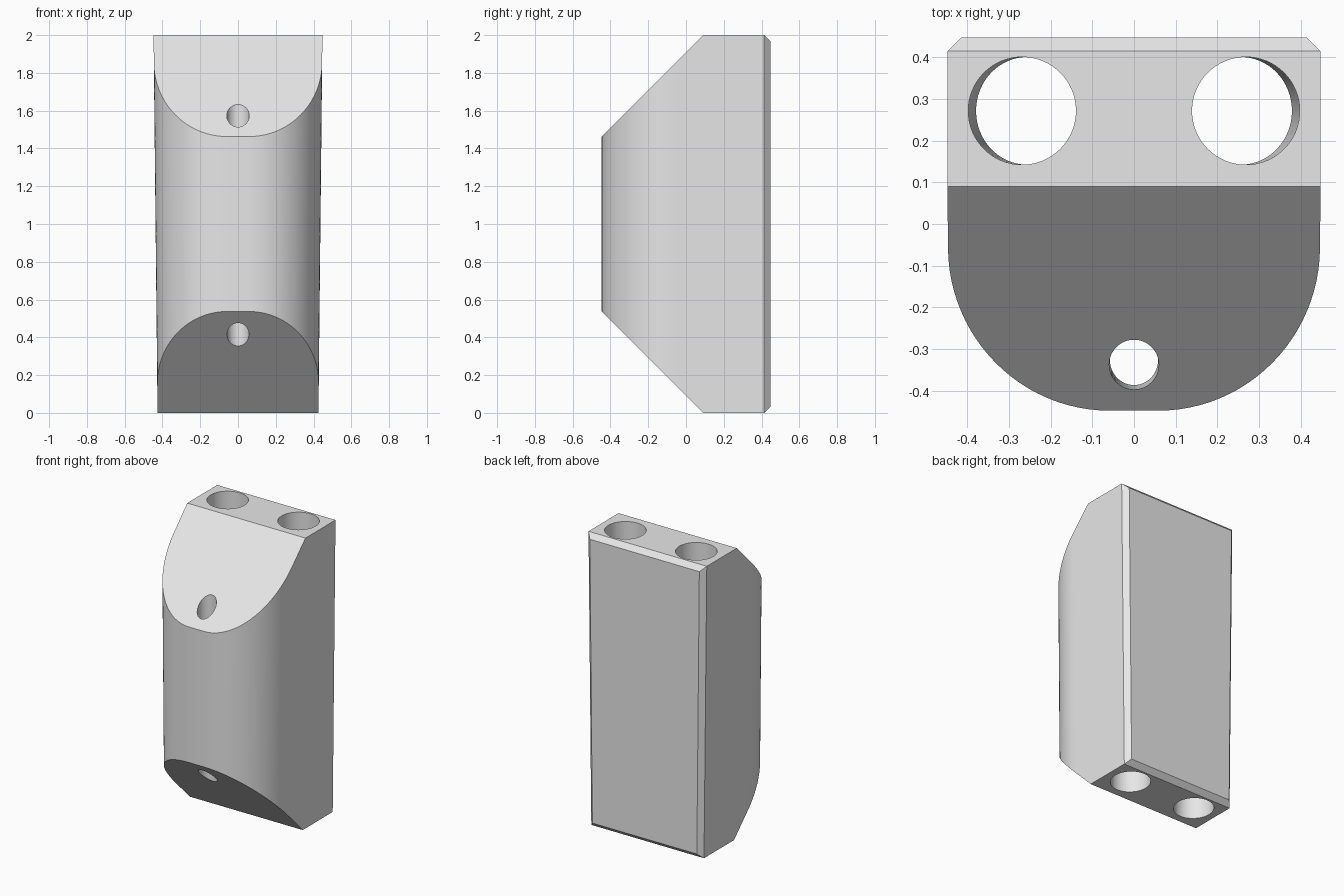
import bpy, bmesh, math
from mathutils import Vector

cube = bpy.data.objects.get("Cube")
if cube:
    bpy.data.objects.remove(cube, do_unlink=True)

HEIGHT, HALF = 2.0, 0.447     # block height, half width and half depth
RADIUS, STEPS = 0.387, 24     # rounded front corners
CHAMFER = 0.033               # bevel around the back face
LIP = 0.09                    # y where the front slopes meet top and bottom
TAPER = 0.047                 # narrowing of the width towards the bottom

grey = bpy.data.materials.new("Light grey")
grey.use_nodes = True
grey.diffuse_color = (0.8, 0.8, 0.8, 1)
grey.node_tree.nodes["Principled BSDF"].inputs["Base Color"].default_value = (0.8, 0.8, 0.8, 1)


def taper(bm):
    for v in bm.verts:
        v.co.x *= 1 - TAPER * (1 - v.co.z / HEIGHT)


def make_object(name, bm):
    taper(bm)
    bmesh.ops.recalc_face_normals(bm, faces=bm.faces)
    mesh = bpy.data.meshes.new(name)
    bm.to_mesh(mesh)
    bm.free()
    mesh.materials.append(grey)
    obj = bpy.data.objects.new(name, mesh)
    bpy.context.collection.objects.link(obj)
    return obj


def prism(points, z0, z1):
    bm = bmesh.new()
    face = bm.faces.new([bm.verts.new((x, y, z0)) for x, y in points])
    result = bmesh.ops.extrude_face_region(bm, geom=[face])
    top = [v for v in result["geom"] if isinstance(v, bmesh.types.BMVert)]
    bmesh.ops.translate(bm, verts=top, vec=(0, 0, z1 - z0))
    return bm


def slice_off(bm, point, normal):
    geom = bm.verts[:] + bm.edges[:] + bm.faces[:]
    cut = bmesh.ops.bisect_plane(bm, geom=geom, plane_co=point,
                                 plane_no=Vector(normal).normalized(), clear_outer=True)
    edges = [e for e in cut["geom_cut"] if isinstance(e, bmesh.types.BMEdge)]
    bmesh.ops.contextual_create(bm, geom=edges)


def hole(name, x, y, radius, lean=0.0):
    ring = [math.tau * i / 64 for i in range(64)]
    bm = prism([(x + radius * math.cos(a), y + radius * math.sin(a)) for a in ring],
               -0.1, HEIGHT + 0.1)
    for v in bm.verts:
        v.co.y += lean * (HEIGHT - v.co.z)
    cutter = make_object(name, bm)
    cutter.hide_render = True
    return cutter


# Body cross-section: chamfered back corners and rounded front corners
centre = HALF - RADIUS
right_half = [(HALF - CHAMFER, HALF), (HALF, HALF - CHAMFER)]
for i in range(STEPS + 1):
    a = -math.pi / 2 * i / STEPS
    right_half.append((centre + RADIUS * math.cos(a), -centre + RADIUS * math.sin(a)))
outline = right_half + [(-x, y) for x, y in reversed(right_half)]
body_mesh = prism(outline, 0, HEIGHT)

# Front slopes and back chamfers at both ends
for z, up in ((HEIGHT, 1), (0, -1)):
    slice_off(body_mesh, (0, LIP, z), (0, -1, up))
    slice_off(body_mesh, (0, HALF - CHAMFER, z), (0, 1, up))
body = make_object("body_block", body_mesh)

# Through holes: two large at the back, one small at the front
cutters = [hole("left_hole_cutter", 0.268, 0.271, 0.129),
           hole("right_hole_cutter", -0.268, 0.271, 0.129),
           hole("front_hole_cutter", 0, -0.341, 0.06, lean=0.01)]

bpy.context.view_layer.objects.active = body
for cutter in cutters:
    mod = body.modifiers.new(cutter.name, 'BOOLEAN')
    mod.operation = 'DIFFERENCE'
    mod.solver = 'EXACT'
    mod.object = cutter
    bpy.ops.object.modifier_apply(modifier=mod.name)
for cutter in cutters:
    bpy.data.objects.remove(cutter, do_unlink=True)

# Smooth curved walls, crisp edges
bpy.ops.object.select_all(action='DESELECT')
body.select_set(True)
bpy.ops.object.shade_smooth_by_angle(angle=math.radians(30))
